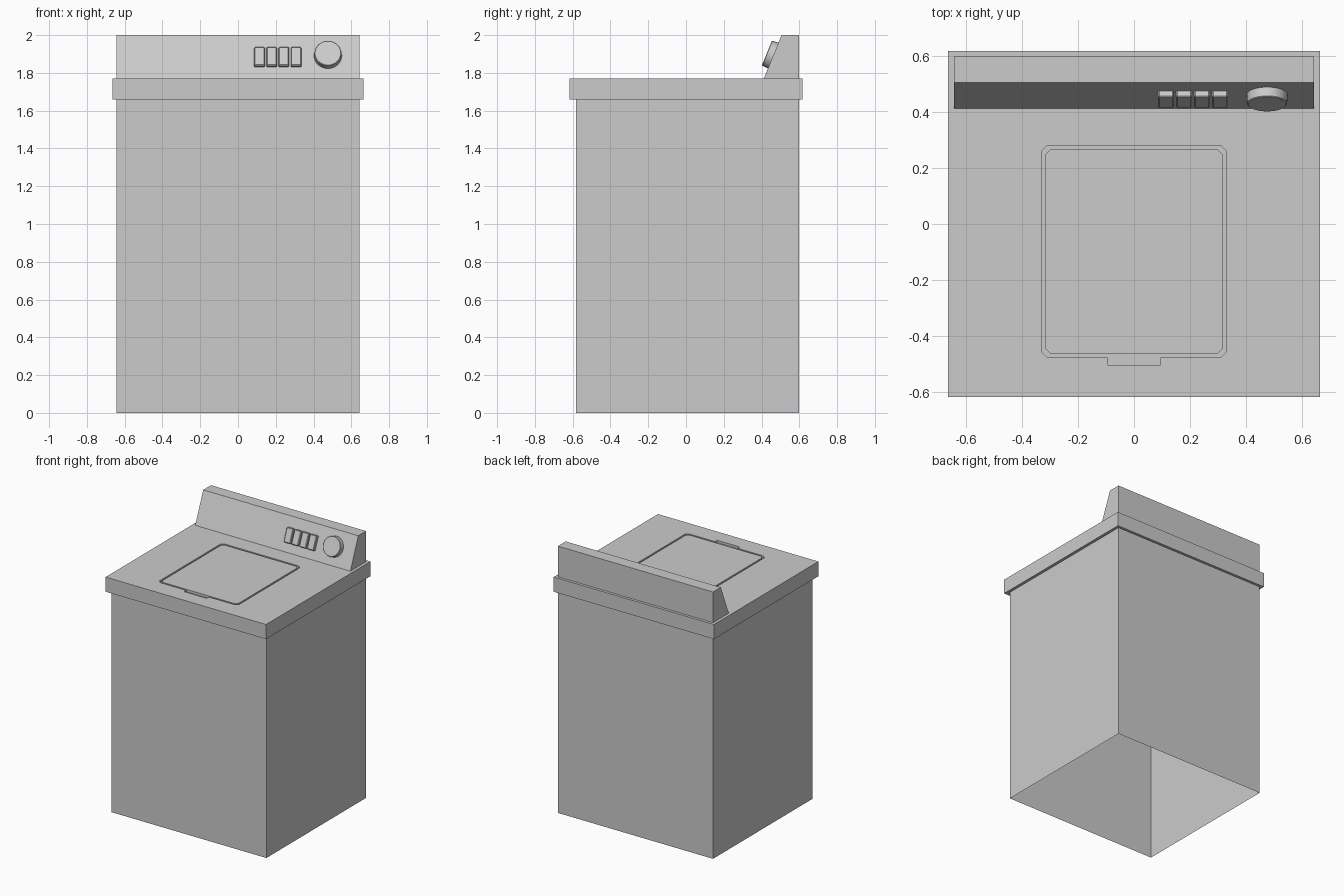
import bpy, bmesh, math
from mathutils import Matrix, Vector

if "Cube" in bpy.data.objects:
    bpy.data.objects.remove(bpy.data.objects["Cube"])


def finish(name, bm, bevel=0, segments=1):
    bmesh.ops.recalc_face_normals(bm, faces=bm.faces)
    me = bpy.data.meshes.new(name)
    bm.to_mesh(me)
    bm.free()
    ob = bpy.data.objects.new(name, me)
    bpy.context.collection.objects.link(ob)
    if bevel:
        m = ob.modifiers.new("edge_bevel", 'BEVEL')
        m.width, m.segments = bevel, segments
        m.limit_method, m.angle_limit = 'ANGLE', math.radians(40)
    return ob


def prism(name, pts, offset):
    """Extrude a closed 3D outline along an offset."""
    bm = bmesh.new()
    face = bm.faces.new([bm.verts.new(p) for p in pts])
    ext = bmesh.ops.extrude_face_region(bm, geom=[face], use_keep_orig=True)
    moved = [g for g in ext["geom"] if isinstance(g, bmesh.types.BMVert)]
    bmesh.ops.translate(bm, vec=offset, verts=moved)
    return finish(name, bm)


def rect(x0, x1, y0, y1, z):
    return [(x0, y0, z), (x1, y0, z), (x1, y1, z), (x0, y1, z)]


def lid_outline(hw, y0, y1, c, z, tab=None):
    """Rectangle with chamfered corners and an optional finger tab in front."""
    front = [(-hw + c, y0, z)]
    if tab:
        tw, ty = tab
        front += [(-tw, y0, z), (-tw, ty, z), (tw, ty, z), (tw, y0, z)]
    return front + [(hw - c, y0, z), (hw, y0 + c, z), (hw, y1 - c, z),
                    (hw - c, y1, z), (-hw + c, y1, z), (-hw, y1 - c, z), (-hw, y0 + c, z)]


TOP = 1.77

# Cabinet: sheet walls, open underneath
bm = bmesh.new()
low = [bm.verts.new(p) for p in rect(-0.643, 0.643, -0.582, 0.598, 0)]
high = [bm.verts.new(p) for p in rect(-0.643, 0.643, -0.582, 0.598, 1.66)]
for i in range(4):
    j = (i + 1) % 4
    bm.faces.new((low[i], low[j], high[j], high[i]))
finish("cabinet", bm)

# Worktop with a recess for the lid
worktop = prism("worktop", rect(-0.665, 0.665, -0.618, 0.618, 1.66), (0, 0, TOP - 1.66))
cutter = prism("lid_recess_cutter",
               lid_outline(0.33, -0.478, 0.281, 0.021, TOP - 0.018, (0.094, -0.504)), (0, 0, 0.1))
cutter.hide_render = True
cutter.hide_set(True)
cut = worktop.modifiers.new("lid_recess", 'BOOLEAN')
cut.operation, cut.solver, cut.object = 'DIFFERENCE', 'EXACT', cutter

# Lid
prism("lid", lid_outline(0.317, -0.465, 0.267, 0.019, TOP - 0.018), (0, 0, 0.018))

# Control panel with a sloping front
base, crest = Vector((0, 0.412, TOP)), Vector((0, 0.506, 2.0))
prism("control_panel", [(-0.643, y, z) for y, z in
      ((base.y, TOP), (crest.y, 2.0), (0.598, 2.0), (0.598, TOP))], (1.286, 0, 0))

# Frame lying on the slope: local x right, y up the slope, z outward
up = (crest - base).normalized()
right = Vector((1, 0, 0))
slope = Matrix.Translation(base) @ Matrix((right, up, right.cross(up))).transposed().to_4x4()

# Push buttons
for i in range(4):
    bm = bmesh.new()
    bmesh.ops.create_cube(bm, size=1, matrix=slope
                          @ Matrix.Translation((0.114 + i * 0.0645, 0.118, 0.0105))
                          @ Matrix.Diagonal((0.056, 0.107, 0.029, 1)))
    finish("button_%d" % (i + 1), bm, 0.005)

# Dial
bm = bmesh.new()
bmesh.ops.create_cone(bm, cap_ends=True, segments=32, radius1=0.074, radius2=0.071, depth=0.04,
                      matrix=slope @ Matrix.Translation((0.476, 0.131, 0.016)))
dial = finish("dial", bm, 0.003)
bpy.context.view_layer.objects.active = dial
dial.select_set(True)
bpy.ops.object.shade_smooth_by_angle(angle=math.radians(30))
